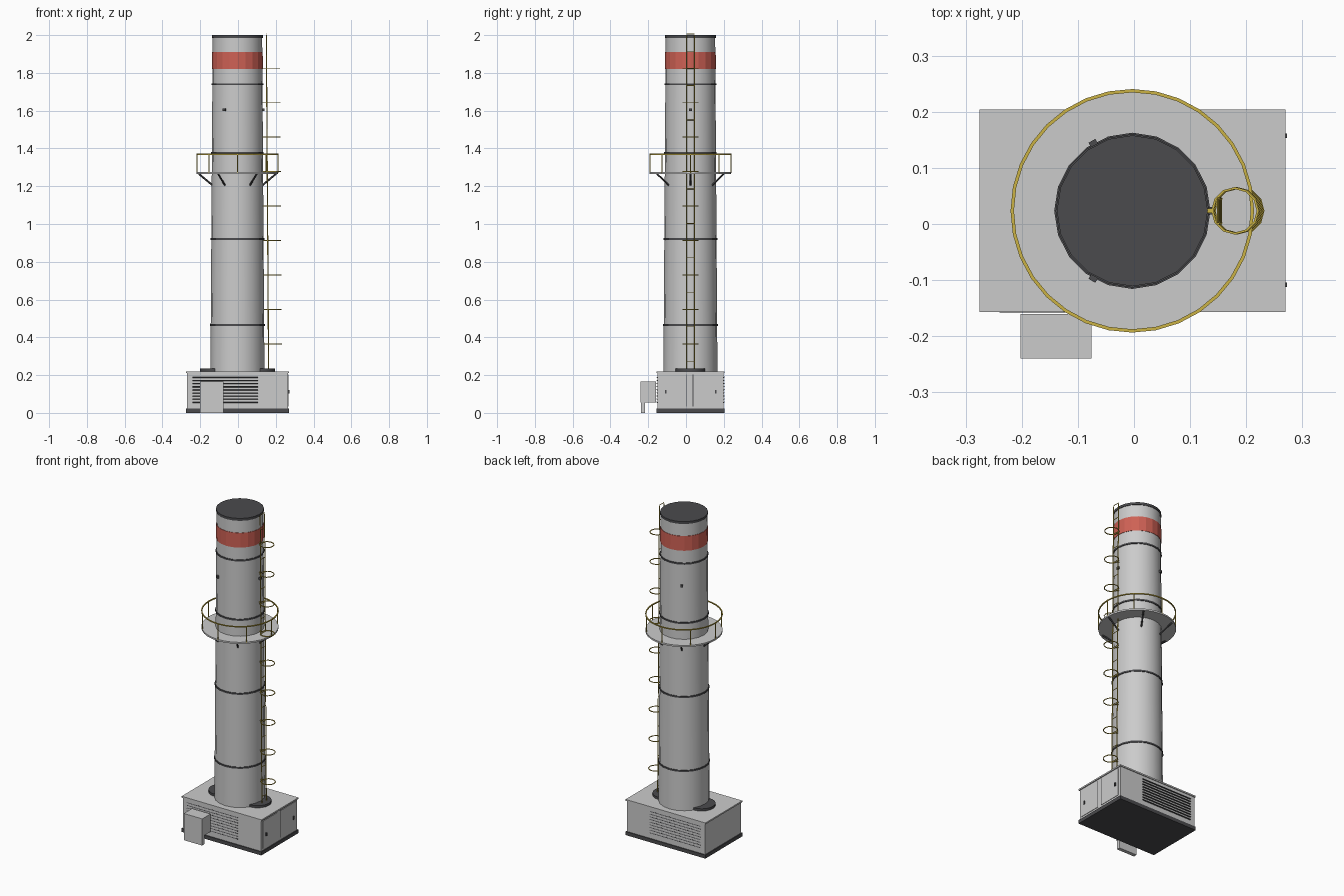
import bpy, bmesh
from math import sin, cos, pi, radians
from mathutils import Vector, Matrix

if "Cube" in bpy.data.objects:
    bpy.data.objects.remove(bpy.data.objects["Cube"])

CX, CY = -0.003, 0.0235          # stack axis


def material(name, rgb):
    m = bpy.data.materials.new(name)
    m.diffuse_color = (*rgb, 1)
    m.use_nodes = True
    m.node_tree.nodes["Principled BSDF"].inputs["Base Color"].default_value = m.diffuse_color
    return m


DARK = material("dark_grey", (0.07, 0.07, 0.075))
RED = material("red", (0.62, 0.12, 0.09))
YELLOW = material("yellow", (0.6, 0.45, 0.06))


def finish(name, bm, mat=None, smooth=False):
    bmesh.ops.recalc_face_normals(bm, faces=bm.faces)
    me = bpy.data.meshes.new(name)
    bm.to_mesh(me)
    bm.free()
    ob = bpy.data.objects.new(name, me)
    bpy.context.collection.objects.link(ob)
    if mat:
        me.materials.append(mat)
    if smooth:
        bpy.ops.object.select_all(action='DESELECT')
        ob.select_set(True)
        bpy.context.view_layer.objects.active = ob
        bpy.ops.object.shade_smooth_by_angle(angle=radians(30))
    return ob


def add_box(bm, lo, hi, tilt=0):
    lo, hi = Vector(lo), Vector(hi)
    m = (Matrix.Translation((lo + hi) / 2) @ Matrix.Rotation(tilt, 4, 'X')
         @ Matrix.Diagonal((*(hi - lo), 1)))
    bmesh.ops.create_cube(bm, size=1, matrix=m)


def add_rod(bm, a, b, r, n=6):
    a, b = Vector(a), Vector(b)
    d = b - a
    m = Matrix.Translation((a + b) / 2) @ d.to_track_quat('Z', 'Y').to_matrix().to_4x4()
    bmesh.ops.create_cone(bm, cap_ends=True, segments=n, radius1=r, radius2=r,
                          depth=d.length, matrix=m)


def add_ring(bm, c, r_in, r_out, h, n, taper=0):
    # rectangular section swept round a vertical axis through c
    rows = []
    for i in range(n):
        a = 2 * pi * i / n
        rows.append([bm.verts.new((c[0] + r * cos(a), c[1] + r * sin(a), c[2] + z))
                     for r, z in ((r_in, 0), (r_out, 0), (r_out - taper, h), (r_in - taper, h))])
    for i in range(n):
        p, q = rows[i], rows[(i + 1) % n]
        for k in range(4):
            bm.faces.new((p[k], q[k], q[(k + 1) % 4], p[(k + 1) % 4]))


def boxes(name, items, mat=None):
    bm = bmesh.new()
    for lo, hi in items:
        add_box(bm, lo, hi)
    return finish(name, bm, mat)


def polar(r, a, z):
    return (CX + r * cos(a), CY + r * sin(a), z)


def stack_r(z):
    return 0.143 + (0.131 - 0.143) * (z - 0.22) / 1.78


# Equipment housing
boxes("plinth", [((-0.275, -0.157, 0), (0.269, 0.204, 0.022))], DARK)
boxes("housing", [((-0.270, -0.152, 0.022), (0.264, 0.199, 0.211))])
boxes("housing_roof", [((-0.275, -0.157, 0.211), (0.270, 0.204, 0.220))])

# Louvres on front and back
bm = bmesh.new()
for i in range(9):
    z = 0.056 + i * 0.0165
    for y, t in ((-0.153, -0.5), (0.200, 0.5)):
        add_box(bm, (-0.24, y - 0.004, z - 0.002), (0.105, y + 0.004, z + 0.002), t)
finish("louvres", bm, DARK)

# Double service door on the right side
boxes("doors", [((0.262, y, 0.035), (0.267, y + 0.142, 0.203)) for y in (-0.140, 0.039)])
boxes("door_seams", [((0.262, y - 0.002, 0.035), (0.2665, y + 0.002, 0.203))
                     for y in (0.004, 0.037)], DARK)
boxes("door_handles", [((0.265, y - 0.004, 0.102), (0.273, y + 0.004, 0.122))
                       for y in (-0.108, 0.157)], DARK)

# Control cabinet on its front stand
boxes("control_cabinet", [((-0.202, -0.240, 0.055), (-0.076, -0.160, 0.165))])
boxes("cabinet_stand", [((-0.200, -0.239, 0), (-0.078, -0.217, 0.055))])

# Round foot pads either side of the stack
bm = bmesh.new()
for s in (-1, 1):
    add_rod(bm, (CX + s * 0.12, CY, 0.218), (CX + s * 0.12, CY, 0.234), 0.078, 20)
finish("foot_pads", bm, DARK, True)

# Tapered stack
bm = bmesh.new()
bmesh.ops.create_cone(bm, cap_ends=True, segments=20, radius1=0.143, radius2=0.131,
                      depth=1.77, matrix=Matrix.Translation((CX, CY, 1.105)))
finish("stack", bm, None, True)

# Flange rings, cap and warning band
bm = bmesh.new()
for z in (0.465, 0.92, 1.375, 1.74):
    r = stack_r(z)
    add_ring(bm, (CX, CY, z - 0.005), r - 0.006, r + 0.004, 0.01, 20)
finish("flange_rings", bm, DARK, True)
bm = bmesh.new()
add_rod(bm, (CX, CY, 1.985), (CX, CY, 2.0), 0.1345, 20)
bmesh.ops.rotate(bm, verts=bm.verts, cent=(CX, CY, 0), matrix=Matrix.Rotation(0, 3, 'Z'))
finish("stack_cap", bm, DARK, True)
bm = bmesh.new()
add_ring(bm, (CX, CY, 1.82), 0.128, 0.1345, 0.09, 20, 0.0006)
finish("warning_band", bm, RED)

# Sampling ports
bm = bmesh.new()
for i in range(3):
    a = 2 * pi * i / 3
    m = (Matrix.Translation(polar(0.137, a, 1.605)) @ Matrix.Rotation(a, 4, 'Z')
         @ Matrix.Diagonal((0.014, 0.014, 0.014, 1)))
    bmesh.ops.create_cube(bm, size=1, matrix=m)
finish("sampling_ports", bm, DARK)

# Walkway with brackets and handrail
bm = bmesh.new()
add_ring(bm, (CX, CY, 1.264), 0.125, 0.216, 0.010, 32)
finish("walkway", bm, None, True)
bm = bmesh.new()
for i in range(6):
    a = pi * i / 3
    add_rod(bm, polar(0.205, a, 1.266), polar(0.132, a, 1.205), 0.005)
finish("walkway_brackets", bm, DARK)
bm = bmesh.new()
add_ring(bm, (CX, CY, 1.366), 0.211, 0.217, 0.006, 32)
for i in range(8):
    a = pi * i / 4
    add_rod(bm, polar(0.214, a, 1.27), polar(0.214, a, 1.37), 0.0028)
finish("handrail", bm, YELLOW)

# Ladder following the taper, with cage hoops
def ladder_x(z):
    return CX + stack_r(z) + 0.022


bm = bmesh.new()
z0, z1 = 0.235, 2.0
for s in (-1, 1):
    y = CY + s * 0.0215
    add_rod(bm, (ladder_x(z0), y, z0), (ladder_x(z1), y, z1), 0.003)
for i in range(20):
    z = 0.2735 + i * 0.0912
    add_rod(bm, (ladder_x(z), CY - 0.0215, z), (ladder_x(z), CY + 0.0215, z), 0.002)
finish("ladder", bm, YELLOW)
bm = bmesh.new()
for i in range(9):
    z = 0.365 + i * 0.1825
    x = ladder_x(z)
    add_ring(bm, (x + 0.029, CY, z - 0.002), 0.0385, 0.0425, 0.004, 12)
    add_box(bm, (x - 0.027, CY - 0.004, z - 0.002), (x - 0.009, CY + 0.004, z + 0.002))
finish("ladder_cage", bm, YELLOW)
